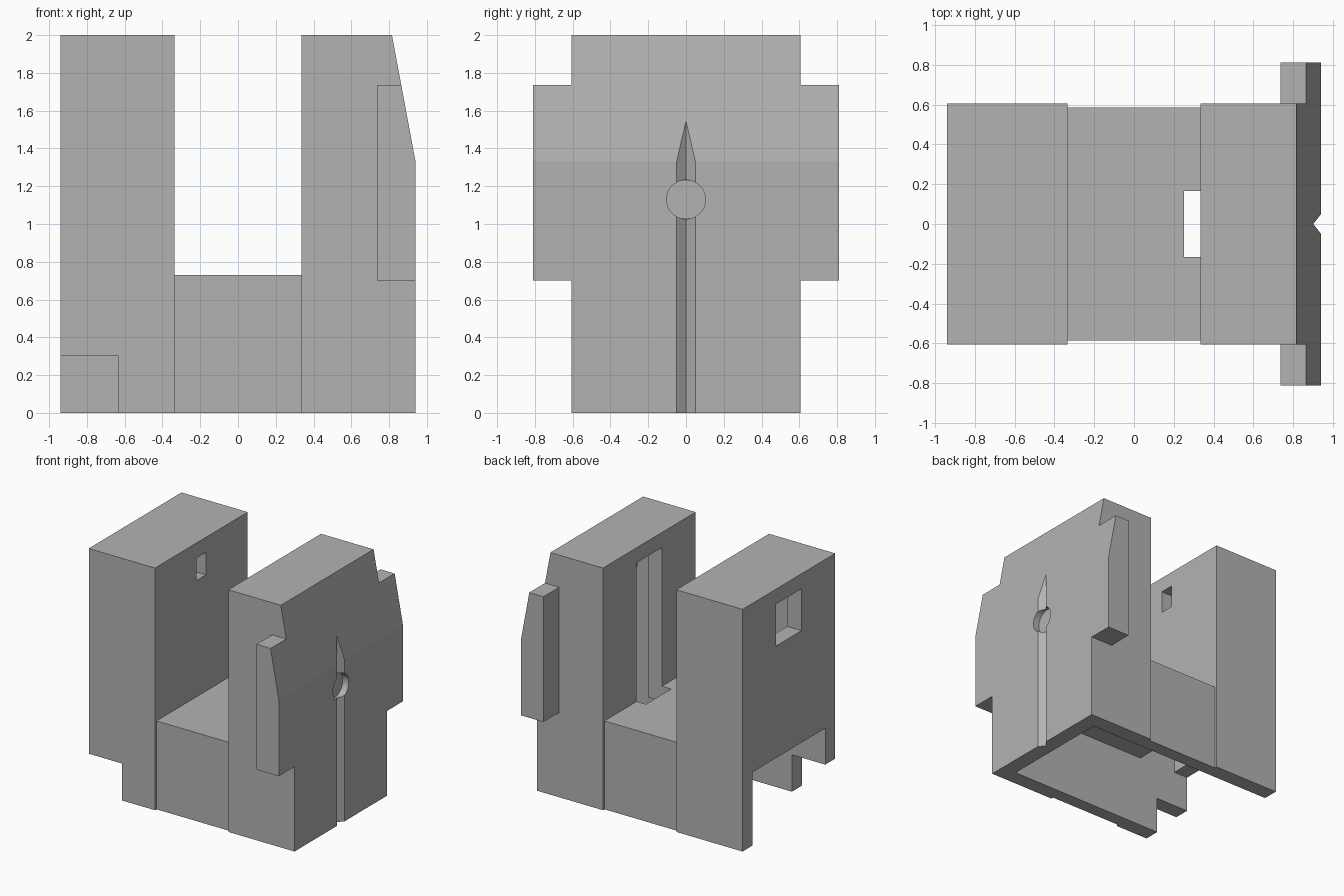
import bpy
import bmesh
from math import radians

cube = bpy.data.objects.get("Cube")
if cube:
    bpy.data.objects.remove(cube, do_unlink=True)

gray = bpy.data.materials.new("plain_gray")
gray.use_nodes = True
COLOR = (0.45, 0.45, 0.45, 1)
gray.diffuse_color = COLOR
gray.node_tree.nodes["Principled BSDF"].inputs["Base Color"].default_value = COLOR


def prism(name, points, axis, low, high):
    """Extrude a closed outline along an axis: 'y' takes (x, z), 'z' takes (x, y)."""
    def place(a, b, d):
        return (a, d, b) if axis == "y" else (a, b, d)
    bm = bmesh.new()
    face = bm.faces.new([bm.verts.new(place(a, b, low)) for a, b in points])
    top = bmesh.ops.extrude_face_region(bm, geom=[face])["geom"]
    shift = place(0, 0, high - low)
    bmesh.ops.translate(bm, vec=shift, verts=[v for v in top if isinstance(v, bmesh.types.BMVert)])
    bmesh.ops.recalc_face_normals(bm, faces=bm.faces)
    mesh = bpy.data.meshes.new(name)
    bm.to_mesh(mesh)
    bm.free()
    mesh.materials.append(gray)
    obj = bpy.data.objects.new(name, mesh)
    bpy.context.collection.objects.link(obj)
    return obj


def box(name, x, y, z):
    outline = [(x[0], z[0]), (x[1], z[0]), (x[1], z[1]), (x[0], z[1])]
    return prism(name, outline, "y", y[0], y[1])


def cut(obj, cutters):
    bpy.context.view_layer.objects.active = obj
    for cutter in cutters:
        cutter.hide_render = True
        mod = obj.modifiers.new("cut", "BOOLEAN")
        mod.operation = "DIFFERENCE"
        mod.solver = "EXACT"
        mod.object = cutter
        bpy.ops.object.modifier_apply(modifier=mod.name)


X, DEPTH, WALL = 0.94, 0.605, 0.13
IN_Y = DEPTH - WALL
INNER, CEILING, ROOF = 0.335, 0.605, 1.875
BRIDGE_TOP = 0.73
SLOPE_Z, TOP_X = 1.33, 0.815

# Solid outer parts
left_tower = box("left_tower_block", (-X, -INNER), (-DEPTH, DEPTH), (0, 2))
bridge = box("bridge", (-INNER, INNER), (-0.585, 0.585), (0, BRIDGE_TOP))
right_tower = prism("sloped_tower_block",
                    [(INNER, 0), (X, 0), (X, SLOPE_Z), (TOP_X, 2), (INNER, 2)],
                    "y", -DEPTH, DEPTH)

# Side ears that follow the sloped face
EAR_TOP = 1.735
ear_x = X - (X - TOP_X) * (EAR_TOP - SLOPE_Z) / (2 - SLOPE_Z)
ear_outline = [(0.735, 0.7), (X, 0.7), (X, SLOPE_Z), (ear_x, EAR_TOP), (0.735, EAR_TOP)]
for name, side in (("front_ear", -1), ("back_ear", 1)):
    low, high = sorted((side * DEPTH, side * 0.81))
    prism(name, ear_outline, "y", low, high)

# Hollows
under = box("under_cavity", (-1.2, X - WALL), (-IN_Y, IN_Y), (-0.2, CEILING))
left_hollow = box("left_hollow", (-X + WALL, -INNER - WALL), (-IN_Y, IN_Y), (0.4, ROOF))
right_hollow = prism("right_hollow",
                     [(INNER + WALL, 0.4), (X - WALL, 0.4), (X - WALL, SLOPE_Z),
                      (0.71, ROOF), (INNER + WALL, ROOF)], "y", -IN_Y, IN_Y)

# Openings
corner_notch = box("corner_notch", (-1.2, -0.635), (-1, -0.3), (-0.2, 0.305))
outer_window = box("outer_window", (-1.2, -0.7), (-0.165, 0.165), (1.53, ROOF))
inner_window = box("inner_window", (-0.6, -0.2), (-0.06, 0.06), (1.69, ROOF))
slot = box("slot", (0.25, 0.6), (-0.165, 0.165), (0.4, ROOF))

# Pointed groove and round recess on the sloped tower
groove = prism("groove", [(X - 0.04, 0), (X + 0.04, 0.1), (X + 0.04, -0.1)], "z", -0.2, 2.2)
bpy.ops.mesh.primitive_cylinder_add(vertices=48, radius=0.103, depth=0.4,
                                    location=(X - 0.055 + 0.2, 0, 1.13),
                                    rotation=(0, radians(90), 0))
recess = bpy.context.object
recess.name = "round_recess"
recess.data.materials.append(gray)

cut(left_tower, [under, left_hollow, corner_notch, outer_window, inner_window])
cut(bridge, [under, slot])
cut(right_tower, [under, right_hollow, slot, groove, recess])

for helper in (under, left_hollow, right_hollow, corner_notch, outer_window,
               inner_window, slot, groove, recess):
    bpy.data.objects.remove(helper, do_unlink=True)
